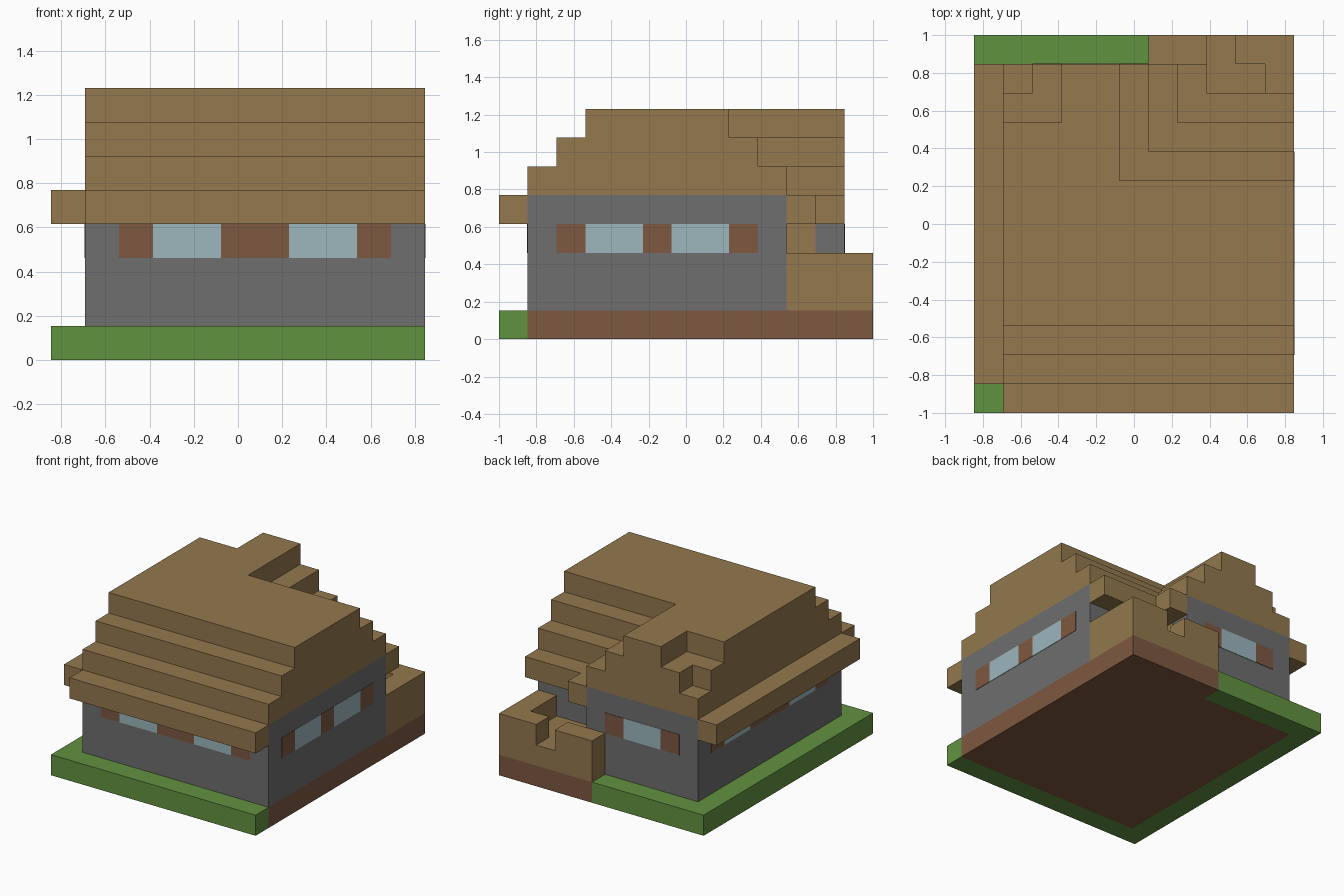
import bpy
import bmesh

cube = bpy.data.objects.get("Cube")
if cube:
    bpy.data.objects.remove(cube, do_unlink=True)

U = 2 / 13          # one block
PLATE = 0.003       # thickness of painted panels


def material(name, *rgb):
    linear = [((c / 255 + 0.055) / 1.055) ** 2.4 for c in rgb] + [1]
    mat = bpy.data.materials.new(name)
    mat.use_nodes = True
    mat.diffuse_color = linear
    bsdf = mat.node_tree.nodes["Principled BSDF"]
    bsdf.inputs["Base Color"].default_value = linear
    bsdf.inputs["Roughness"].default_value = 0.9
    return mat


wood = material("oak wood", 147, 120, 78)
grass = material("grass green", 97, 146, 64)
stone = material("stone grey", 110, 110, 110)
earth = material("dark brown", 125, 88, 64)
glass = material("pale glass", 156, 183, 190)


def prism(name, footprint, low, high, mat):
    """Extrude a footprint given in blocks between two block heights."""
    bm = bmesh.new()
    verts = [bm.verts.new(((x - 5.5) * U, (y - 6.5) * U, low * U)) for x, y in footprint]
    base = bm.faces.new(verts)
    top = bmesh.ops.extrude_face_region(bm, geom=[base])["geom"]
    bmesh.ops.translate(bm, vec=(0, 0, (high - low) * U),
                        verts=[v for v in top if isinstance(v, bmesh.types.BMVert)])
    bmesh.ops.recalc_face_normals(bm, faces=bm.faces)
    mesh = bpy.data.meshes.new(name)
    bm.to_mesh(mesh)
    bm.free()
    mesh.materials.append(mat)
    obj = bpy.data.objects.new(name, mesh)
    bpy.context.collection.objects.link(obj)
    return obj


def box(name, x0, x1, y0, y1, low, high, mat):
    return prism(name, [(x0, y0), (x1, y0), (x1, y1), (x0, y1)], low, high, mat)


# Ground: grass border wrapped round an earth slab
prism("grass_border", [(0, 0), (11, 0), (11, 1), (1, 1), (1, 12), (6, 12), (6, 13), (0, 13)], 0, 1, grass)
prism("earth_base", [(1, 1), (11, 1), (11, 13), (6, 13), (6, 12), (1, 12)], 0, 1, earth)

# L-shaped walls
prism("stone_walls", [(1, 1), (11, 1), (11, 10), (7, 10), (7, 12), (1, 12)], 1, 5, stone)

# Porch in the inner corner, with low railings round the entry
prism("porch_floor", [(7, 10), (11, 10), (11, 13), (6, 13), (6, 12), (7, 12)], 1, 2, wood)
box("porch_rail_short", 6, 8, 12, 13, 2, 3, wood)
prism("porch_rail_corner", [(9, 12), (10, 12), (10, 10), (11, 10), (11, 13), (9, 13)], 2, 3, wood)

# Eaves
box("front_eave", 1, 11, 0, 1, 4, 5, wood)
box("side_eave", 0, 1, 1, 12, 4, 5, wood)
prism("porch_eave", [(7, 10), (11, 10), (11, 11), (8, 11), (8, 12), (7, 12)], 4, 5, wood)

# Stepped roof tiers, each narrower and with a deeper cut at the back corner
for n in range(3):
    cut = [(1 + n, 12), (1 + n, 12 - n), (1, 12 - n)] if n else [(1, 12)]
    if n == 2:
        cut = [(3, 12), (3, 10), (1, 10)]
    outline = [(1, 1 + n), (11, 1 + n), (11, 10 - n), (7 - n, 10 - n), (7 - n, 12)]
    prism(f"roof_tier_{n + 1}", outline + cut, 5 + n, 6 + n, wood)


def panel(name, axis, wall, side, start, end, low, high, mat):
    """Thin plate on a wall; axis is the direction the plate runs along."""
    d0, d1 = sorted((wall, wall + side * PLATE / U))
    if axis == "x":
        return box(name, start, end, d0, d1, low, high, mat)
    return box(name, d0, d1, start, end, low, high, mat)


def window_row(name, axis, wall, side, start, widths):
    """Frame and glass panels alternate, beginning and ending with frame."""
    for i, width in enumerate(widths):
        kind, mat = ("glass", glass) if i % 2 else ("frame", earth)
        panel(f"{name}_{kind}_{i}", axis, wall, side, start, start + width, 3, 4, mat)
        start += width


window_row("front_window", "x", 1, -1, 2, (1, 2, 2, 2, 1))
window_row("left_window", "y", 11, 1, 2, (1, 2, 1, 2, 1))
window_row("right_window", "y", 1, -1, 2, (1, 2, 3, 2, 1))
window_row("back_window", "x", 12, 1, 2, (1, 2, 1))

# Door opening onto the porch
panel("porch_door", "y", 7, 1, 10, 11, 2, 4, wood)
